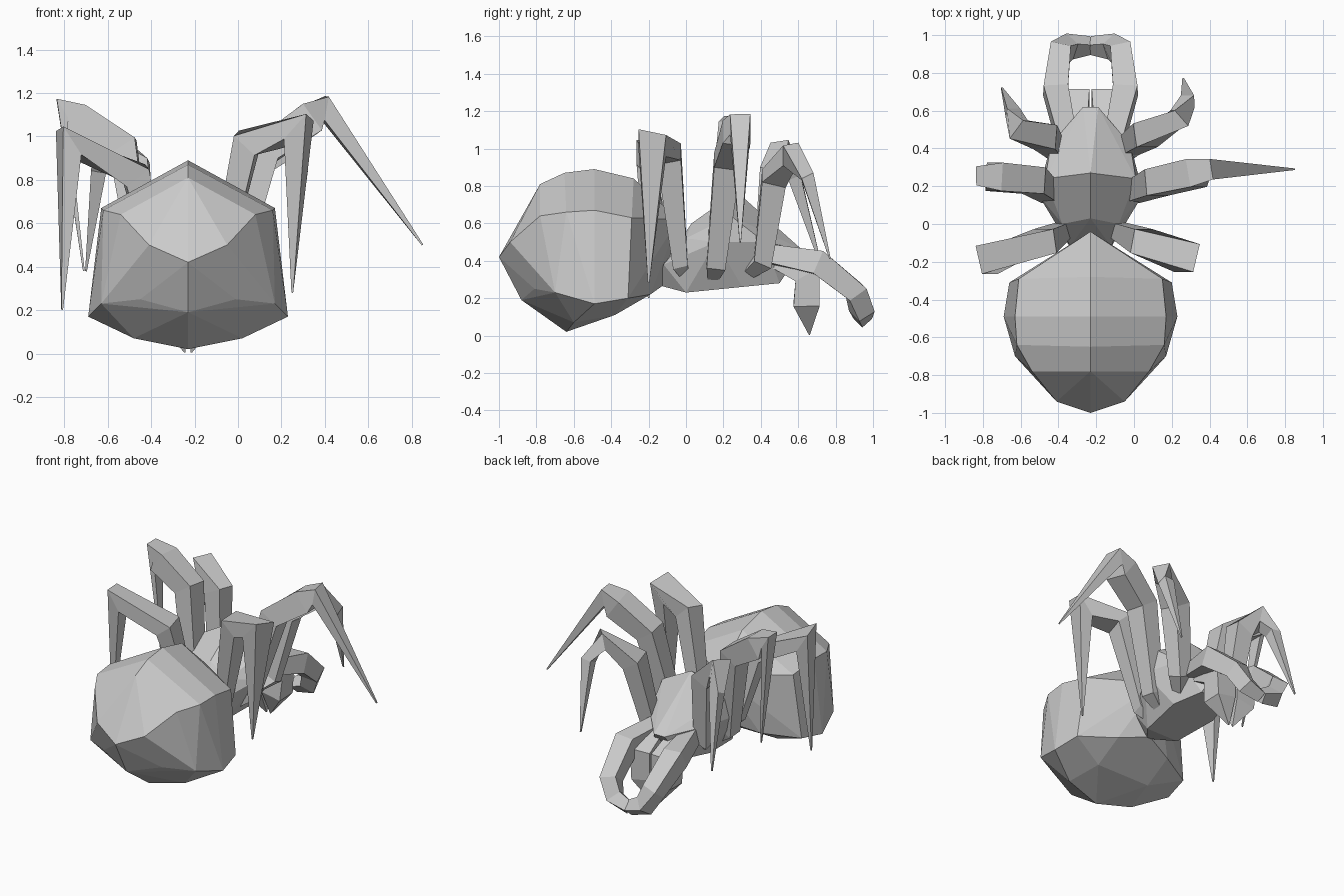
import bpy, bmesh
from mathutils import Vector

if "Cube" in bpy.data.objects:
    bpy.data.objects.remove(bpy.data.objects["Cube"])

CX = -0.23  # body axis


def finish(bm, name):
    bmesh.ops.recalc_face_normals(bm, faces=bm.faces)
    me = bpy.data.meshes.new(name)
    bm.to_mesh(me)
    bm.free()
    ob = bpy.data.objects.new(name, me)
    bpy.context.collection.objects.link(ob)
    return ob


def mirrored_hull(name, half):
    """Faceted shell around half-points mirrored across the body axis."""
    bm = bmesh.new()
    for dx, y, z in half:
        for s in ((1, -1) if dx else (1,)):
            bm.verts.new((CX + s * dx, y, z))
    bmesh.ops.convex_hull(bm, input=bm.verts[:])
    loose = [v for v in bm.verts if not v.link_faces]
    bmesh.ops.delete(bm, geom=loose, context='VERTS')
    bmesh.ops.dissolve_limit(bm, angle_limit=0.1, verts=bm.verts[:], edges=bm.edges[:])
    return finish(bm, name)


def limb(name, path, ref=(0, 1, 0)):
    """Four-sided tapering limb; path rows are x, y, z, half width."""
    bm = bmesh.new()
    pts = [Vector(p[:3]) for p in path]
    rings = []
    for i, p in enumerate(path):
        a, b = pts[max(i - 1, 0)], pts[min(i + 1, len(pts) - 1)]
        t = ((pts[i] - a).normalized() + (b - pts[i]).normalized()).normalized()
        r = Vector(ref)
        v = (r - t * r.dot(t)).normalized()
        u = t.cross(v)
        rings.append([bm.verts.new(pts[i] + (u * su + v * sv) * p[3])
                      for su, sv in ((1, 1), (1, -1), (-1, -1), (-1, 1))])
    for r0, r1 in zip(rings, rings[1:]):
        for k in range(4):
            bm.faces.new((r0[k], r0[(k + 1) % 4], r1[(k + 1) % 4], r1[k]))
    bm.faces.new(rings[0])
    bm.faces.new(rings[-1])
    return finish(bm, name)


# Bulbous abdomen
mirrored_hull("abdomen", [
    (0, -1, .42), (.18, -.94, .50), (0, -.88, .19), (.22, -.81, .25),
    (0, -.64, .02), (.25, -.60, .07), (.31, -.78, .64), (0, -.78, .81),
    (.39, -.64, .66), (.40, -.70, .23), (.46, -.49, .17),
    (.40, -.49, .67), (.43, -.31, .20), (.38, -.29, .63), (0, -.65, .87),
    (0, -.49, .89), (0, -.28, .84), (.20, -.17, .60), (.20, -.19, .22),
    (.2, -.38, .11), (0, -.04, .62), (0, -.12, .27)])

# Head and thorax in one wedge
mirrored_hull("thorax", [
    (0, .27, .77), (0, .03, .60), (.24, .24, .64), (.28, .16, .50),
    (.21, .42, .50), (.15, 0, .52), (.11, -.12, .38), (.12, 0, .23),
    (.16, .30, .26), (.10, .50, .28), (.04, .62, .46), (0, -.15, .27)])

# Fangs and feelers, mirrored
for s, side in ((1, "right"), (-1, "left")):
    limb("fang_" + side, [
        (CX + s * .08, .48, .42, .06), (CX + s * .08, .65, .33, .075),
        (CX + s * .075, .645, .17, .07), (CX + s * .015, .66, .005, .003)])
    limb("feeler_" + side, [
        (CX + s * .13, .46, .43, .05), (CX + s * .185, .71, .39, .065),
        (CX + s * .16, .91, .23, .055), (CX + s * .11, .94, .13, .05),
        (CX, .945, .09, .035)], ref=(0, .7, .7))


def leg(name, joints, tip):
    """Leg from a thin hip under the thorax, through its joints, to a pointed tip."""
    x, y, z, w = joints[0]
    hip = (x + (CX - x) * .5, y * .6 + .04, z - .1, w * .4)
    limb(name, [hip, *joints, (*tip, .004)])


# Legs: rise from the thorax, bend outward at the knee, taper to a point
leg("front_leg_right", [(-.03, .41, .40, .05), (.06, .47, .84, .065),
                        (.24, .56, .97, .055), (.285, .65, .85, .035)], (.26, .77, .41))
leg("front_leg_left", [(-.43, .41, .40, .05), (-.47, .46, .86, .065),
                       (-.61, .50, .98, .06), (-.64, .58, .85, .035)], (-.70, .72, .38))
leg("middle_leg_right", [(-.02, .16, .38, .05), (.12, .22, .93, .07),
                         (.33, .27, 1.08, .075), (.40, .29, 1.13, .055)], (.85, .29, .50))
leg("middle_leg_left", [(-.44, .16, .38, .05), (-.53, .23, .95, .07),
                        (-.74, .25, 1.08, .075), (-.81, .255, 1.13, .05)], (-.71, .20, .38))
leg("back_leg_right", [(-.09, -.03, .38, .04), (.04, -.09, .97, .065),
                       (.28, -.18, 1.03, .077)], (.25, -.20, .28))
leg("back_leg_left", [(-.37, -.03, .38, .04), (-.47, -.09, .82, .065),
                      (-.78, -.19, .97, .077)], (-.81, -.20, .20))
